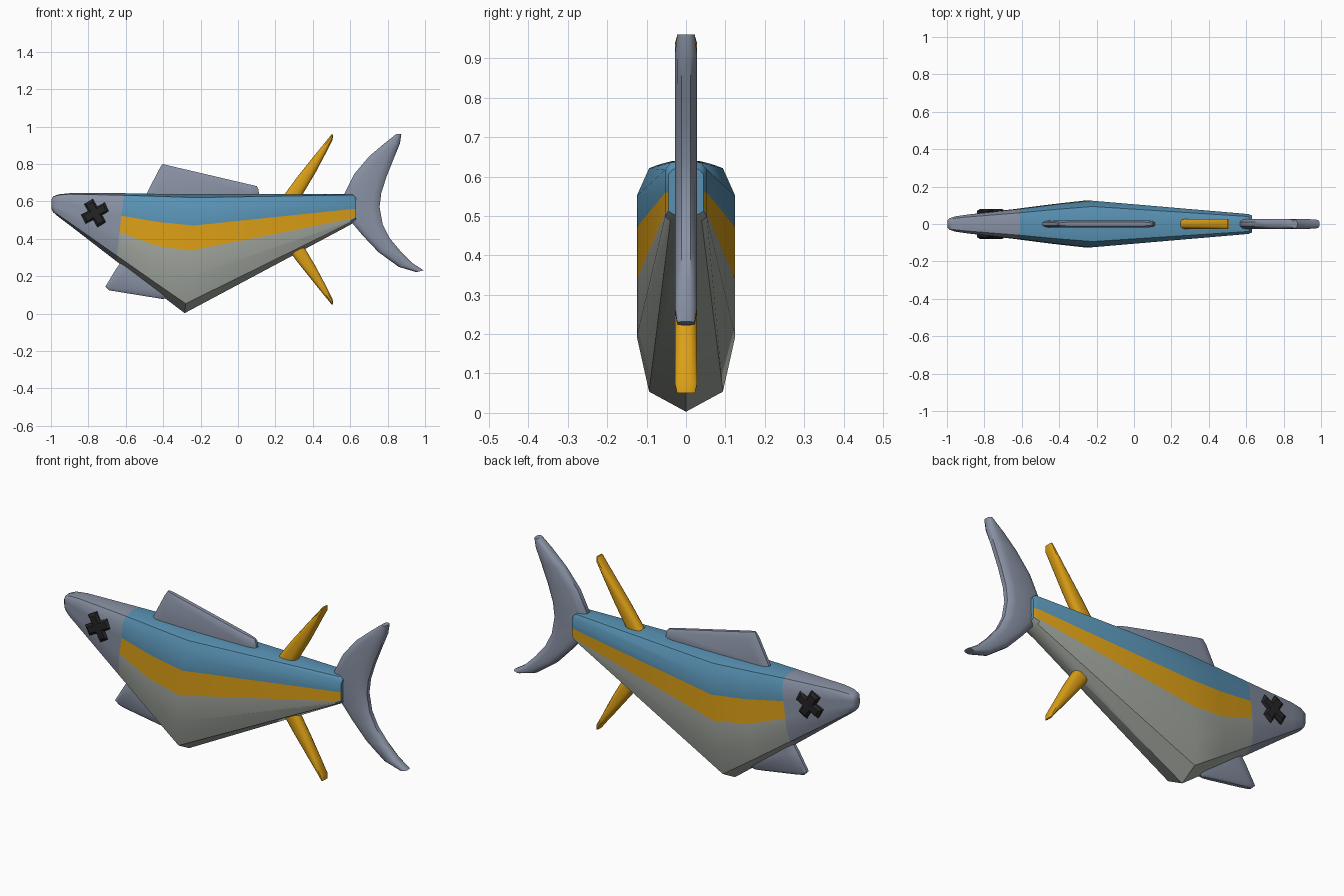
import bpy, bmesh, math
from mathutils import Vector

if "Cube" in bpy.data.objects:
    bpy.data.objects.remove(bpy.data.objects["Cube"])


def material(name, rgb):
    m = bpy.data.materials.new(name)
    m.diffuse_color = (*rgb, 1)
    m.use_nodes = True
    m.node_tree.nodes["Principled BSDF"].inputs["Base Color"].default_value = m.diffuse_color
    return m


SLATE = material("slate grey", (0.25, 0.285, 0.37))
BLUE = material("blue", (0.10, 0.29, 0.46))
YELLOW = material("golden yellow", (0.72, 0.35, 0.008))
BELLY = material("belly grey", (0.36, 0.385, 0.345))
BLACK = material("black", (0.018, 0.018, 0.018))


def loft(name, rings, mats, pick=lambda i, j: 0, angle=40):
    """Skin closed rings of equal point count, cap both ends."""
    bm = bmesh.new()
    vs = [[bm.verts.new(p) for p in r] for r in rings]
    n = len(rings[0])
    for i in range(len(vs) - 1):
        for j in range(n):
            k = (j + 1) % n
            f = bm.faces.new((vs[i][j], vs[i][k], vs[i + 1][k], vs[i + 1][j]))
            f.material_index = pick(i, j)
    bm.faces.new(vs[0]).material_index = pick(0, 0)
    bm.faces.new(vs[-1]).material_index = pick(len(vs) - 2, 0)
    bmesh.ops.recalc_face_normals(bm, faces=bm.faces)
    me = bpy.data.meshes.new(name)
    bm.to_mesh(me)
    bm.free()
    for m in mats:
        me.materials.append(m)
    ob = bpy.data.objects.new(name, me)
    bpy.context.collection.objects.link(ob)
    bpy.ops.object.select_all(action='DESELECT')
    ob.select_set(True)
    bpy.context.view_layer.objects.active = ob
    bpy.ops.object.shade_smooth_by_angle(angle=math.radians(angle))
    return ob


# Body: x at top, x at bottom, top z, bottom z, half width, stripe top and bottom fractions
sections = [
    (-0.998, -0.998, 0.610, 0.560, 0.018, .33, .57),
    (-0.988, -0.988, 0.627, 0.542, 0.030, .33, .57),
    (-0.960, -0.960, 0.638, 0.518, 0.040, .33, .57),
    (-0.900, -0.900, 0.644, 0.473, 0.049, .33, .57),
    (-0.610, -0.650, 0.644, 0.280, 0.080, .33, .57),
    (-0.410, -0.460, 0.642, 0.135, 0.105, .30, .55),
    (-0.220, -0.285, 0.640, 0.003, 0.125, .265, .475),
    (0.615, 0.600, 0.640, 0.475, 0.053, .49, .80),
    (0.632, 0.630, 0.622, 0.495, 0.045, .49, .80),
]
HEAD_END = 4


def body_ring(xt, xb, top, bot, w, s1, s2):
    prof = [(0, 0), (.75, .03), (1, .14), (1, s1), (1, s2),
            (1, max(.70, s2 + .06)), (.75, .92), (0, 1)]
    pts = [(xt + (xb - xt) * f, -w * y, top + (bot - top) * f) for y, f in prof]
    return pts + [(x, -y, z) for x, y, z in pts[-2:0:-1]]


def body_colour(i, j):
    if i < HEAD_END:
        return 0
    band = min(j, 13 - j)
    return 1 if band < 3 else 2 if band == 3 else 3


loft("body", [body_ring(*s) for s in sections],
     [SLATE, BLUE, YELLOW, BELLY], body_colour)


# Fins: pairs of leading and trailing points, with a rounded cross-section
def fin(name, pairs, mat, thick, edge, tip=0.8, tips=(-1,)):
    ends = [t % len(pairs) for t in tips]
    rings = []
    for i, (ax, az, bx, bz) in enumerate(pairs):
        a, b = Vector((ax, 0, az)), Vector((bx, 0, bz))
        t = thick * (tip if i in ends else 1)
        e = min(0.3, edge / (b - a).length)
        half = [(0, .4), (e * .35, .8), (e, 1), (1 - e, 1), (1 - e * .35, .8), (1, .4)]
        sec = half + [(u, -v) for u, v in reversed(half)]
        rings.append([a.lerp(b, u) + Vector((0, v * t, 0)) for u, v in sec])
    return loft(name, rings, [mat])


fin("dorsal_fin", [(-.50, .62, .115, .62), (-.487, .645, .112, .645),
                   (-.42, .775, .108, .668), (-.404, .80, .10, .682)],
    SLATE, 0.02, 0.05, 0.5)
fin("belly_fin", [(-.58, .34, -.30, .20), (-.655, .235, -.34, .11),
                  (-.709, .145, -.38, .085), (-.69, .125, -.40, .078)],
    SLATE, 0.02, 0.05, 0.5)

# Tail fin, from the upper tip to the lower tip
fin("tail_fin", [
    (.845, .96, .873, .96), (.78, .908, .866, .91), (.70, .84, .835, .835),
    (.62, .745, .795, .735), (.565, .635, .766, .645), (.575, .56, .757, .57),
    (.61, .485, .773, .48), (.665, .42, .81, .405), (.75, .33, .868, .335),
    (.86, .25, .93, .272), (.955, .222, .992, .232)],
    SLATE, 0.028, 0.04, 0.8, (0, -1))

# Upper and lower finlets mirror each other about the body axis
finlet = [(.22, .60, .325, .60), (.25, .64, .347, .64), (.32, .735, .415, .755),
          (.42, .86, .468, .855), (.487, .942, .506, .93), (.499, .958, .508, .958)]
fin("upper_finlet", finlet, YELLOW, 0.028, 0.03)
fin("lower_finlet", [(a, 1.008 - b, c, 1.008 - d) for a, b, c, d in finlet],
    YELLOW, 0.028, 0.03)


# Crossed bar eyes on both sides
def eye_bar(name, angle, side):
    u = Vector((math.cos(angle), 0, math.sin(angle)))
    v = Vector((-u.z, 0, u.x))
    c = Vector((-0.764, 0, 0.538))
    rings = []
    for y, l, w in ((.04, .072, .027), (.070, .072, .027), (.080, .058, .017)):
        rings.append([c + u * l * p + v * w * q + Vector((0, side * y, 0))
                      for p, q in ((-1, -1), (1, -1), (1, 1), (-1, 1))])
    loft(name, rings, [BLACK], angle=20)


for side, label in ((-1, "front"), (1, "back")):
    eye_bar("eye_bar_a_" + label, math.radians(-60), side)
    eye_bar("eye_bar_b_" + label, math.radians(28), side)
